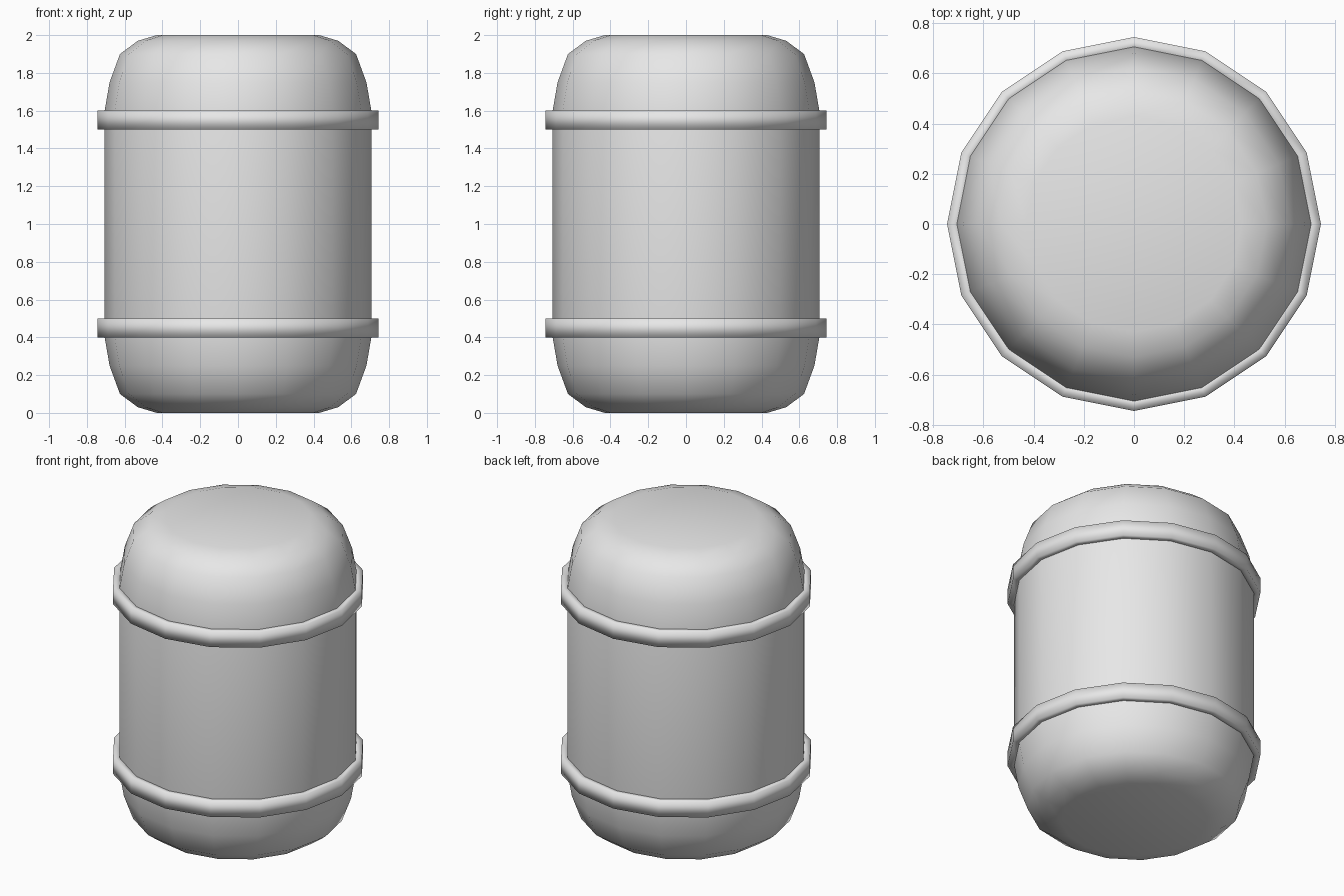
import bpy, bmesh, math

SIDES = 16

cube = bpy.data.objects.get("Cube")
if cube:
    bpy.data.objects.remove(cube, do_unlink=True)

grey = bpy.data.materials.new("light_grey")
grey.use_nodes = True
grey.diffuse_color = (0.8, 0.8, 0.8, 1)
grey.node_tree.nodes["Principled BSDF"].inputs["Base Color"].default_value = (0.8, 0.8, 0.8, 1)


def lathe(name, profile, closed=False):
    """Spin (radius, height) points about z; open profiles get end caps."""
    bm = bmesh.new()
    rings = []
    for r, z in profile:
        ring = []
        for i in range(SIDES):
            a = math.tau * i / SIDES
            ring.append(bm.verts.new((r * math.cos(a), r * math.sin(a), z)))
        rings.append(ring)
    pairs = list(zip(rings, rings[1:]))
    if closed:
        pairs.append((rings[-1], rings[0]))
    else:
        bm.faces.new(rings[0][::-1])
        bm.faces.new(rings[-1])
    for low, high in pairs:
        for i in range(SIDES):
            j = (i + 1) % SIDES
            bm.faces.new((low[i], low[j], high[j], high[i]))
    bmesh.ops.recalc_face_normals(bm, faces=bm.faces)
    for f in bm.faces:
        f.smooth = True
    mesh = bpy.data.meshes.new(name)
    bm.to_mesh(mesh)
    bm.free()
    mesh.materials.append(grey)
    obj = bpy.data.objects.new(name, mesh)
    bpy.context.collection.objects.link(obj)
    return obj


# Barrel body: rounded lower end mirrored to the upper end
lower = [(0.43, 0), (0.53, 0.03), (0.625, 0.1), (0.68, 0.25), (0.706, 0.4)]
upper = [(r, 2 - z) for r, z in reversed(lower)]
lathe("barrel_body", lower + upper)

# Raised hoops
for name, z in (("lower_hoop", 0.4), ("upper_hoop", 1.5)):
    lathe(name, [(0.69, z), (0.745, z), (0.745, z + 0.1), (0.69, z + 0.1)], closed=True)
